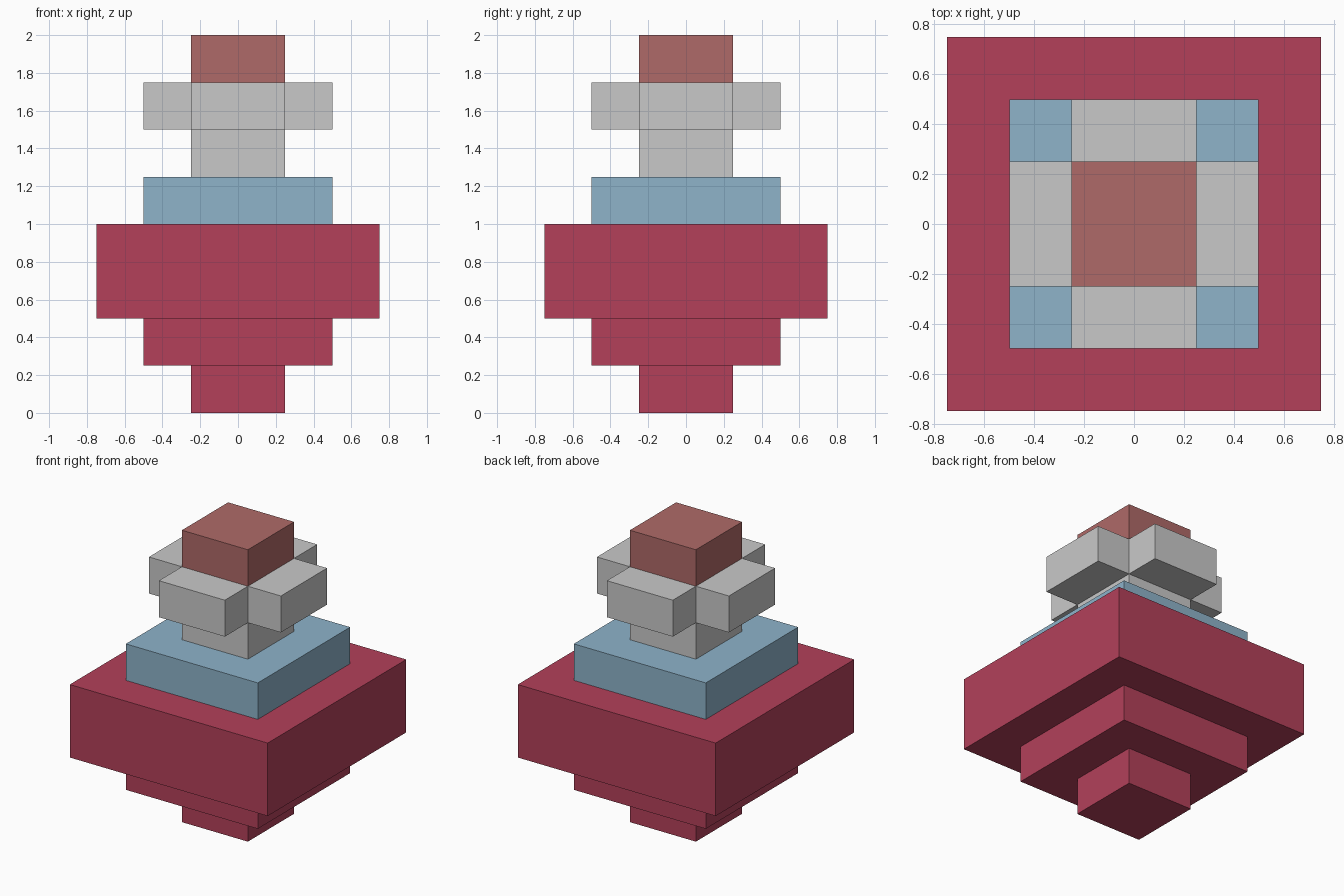
import bpy
import bmesh

if "Cube" in bpy.data.objects:
    bpy.data.objects.remove(bpy.data.objects["Cube"])


def material(name, rgb):
    """Flat colour from 8-bit sRGB, stored as linear."""
    mat = bpy.data.materials.new(name)
    lin = [((c / 255 + 0.055) / 1.055) ** 2.4 for c in rgb]
    mat.diffuse_color = (*lin, 1.0)
    mat.use_nodes = True
    mat.node_tree.nodes["Principled BSDF"].inputs["Base Color"].default_value = mat.diffuse_color
    return mat


def prism(name, outline, z0, z1, mat):
    """Extrude a flat outline from z0 up to z1."""
    bm = bmesh.new()
    base = bm.faces.new([bm.verts.new((x, y, z0)) for x, y in outline])
    ext = bmesh.ops.extrude_face_region(bm, geom=[base], use_keep_orig=True)
    top = [g for g in ext["geom"] if isinstance(g, bmesh.types.BMVert)]
    bmesh.ops.translate(bm, verts=top, vec=(0, 0, z1 - z0))
    bmesh.ops.recalc_face_normals(bm, faces=bm.faces)
    mesh = bpy.data.meshes.new(name)
    bm.to_mesh(mesh)
    bm.free()
    mesh.materials.append(mat)
    obj = bpy.data.objects.new(name, mesh)
    bpy.context.collection.objects.link(obj)
    return obj


def square(h):
    return [(-h, -h), (h, -h), (h, h), (-h, h)]


crimson = material("crimson", (179, 64, 90))
blue = material("pale blue", (142, 179, 202))
grey = material("light grey", (201, 201, 201))
brick = material("dusty red", (175, 106, 104))

# Square tiers: name, half width, bottom, top, colour
tiers = [
    ("foot", 0.25, 0.0, 0.25, crimson),
    ("lower_step", 0.5, 0.25, 0.5, crimson),
    ("body", 0.75, 0.5, 1.0, crimson),
    ("collar", 0.5, 1.0, 1.25, blue),
    ("neck", 0.25, 1.25, 1.5, grey),
    ("cap", 0.25, 1.75, 2.0, brick),
]
for name, half, z0, z1, mat in tiers:
    prism(name, square(half), z0, z1, mat)

# Cross-shaped head: one arm's three corners turned through four quarters
cross = []
arm = [(0.25, -0.25), (0.5, -0.25), (0.5, 0.25)]
for _ in range(4):
    cross += arm
    arm = [(-y, x) for x, y in arm]
prism("cross_head", cross, 1.5, 1.75, grey)
